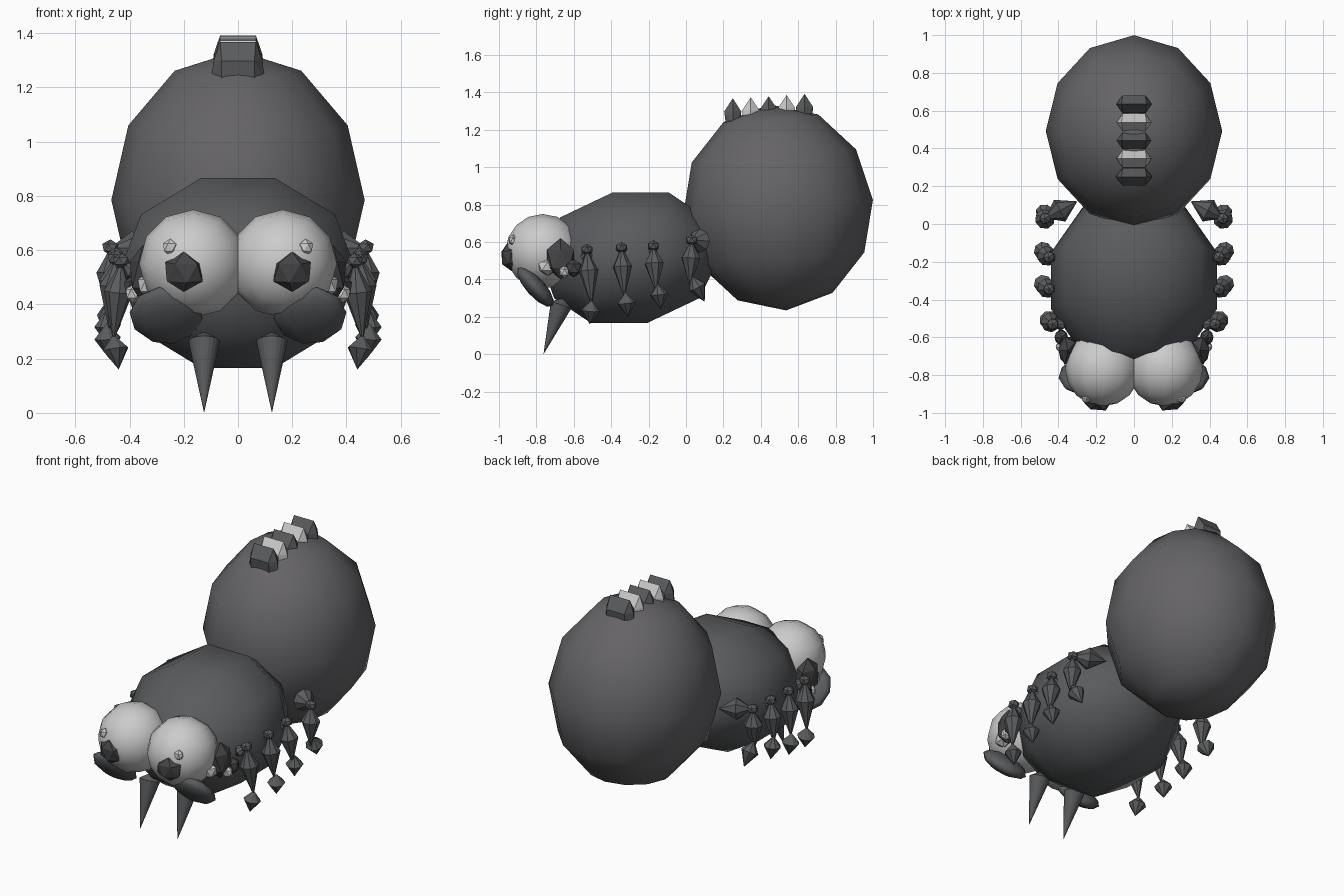
import bpy, bmesh, math
from mathutils import Vector, Matrix

if "Cube" in bpy.data.objects:
    bpy.data.objects.remove(bpy.data.objects["Cube"])


def material(name, c):
    m = bpy.data.materials.new(name)
    m.diffuse_color = (*c, 1)
    m.use_nodes = True
    m.node_tree.nodes["Principled BSDF"].inputs["Base Color"].default_value = m.diffuse_color
    return m


DARK = material("dark_grey", (0.10, 0.105, 0.11))
PLUM = material("plum_grey", (0.13, 0.125, 0.135))
PALE = material("pale_grey", (0.6, 0.6, 0.6))
BLACK = material("deep_grey", (0.06, 0.06, 0.065))


def finish(name, bm, mat, smooth=False, side=1):
    # mirror to the other side when side is -1
    if side < 0:
        bm.transform(Matrix.Scale(-1, 4, (1, 0, 0)))
    bmesh.ops.recalc_face_normals(bm, faces=bm.faces)
    me = bpy.data.meshes.new(name)
    for f in bm.faces:
        f.smooth = smooth
    bm.to_mesh(me)
    bm.free()
    me.materials.append(mat)
    ob = bpy.data.objects.new(name, me)
    bpy.context.collection.objects.link(ob)
    return ob


def place(bm, loc, scale, rot=(0, 0, 0)):
    m = Matrix.Translation(loc)
    for a, ax in zip(rot, "XYZ"):
        m = m @ Matrix.Rotation(math.radians(a), 4, ax)
    bm.transform(m @ Matrix.Diagonal((*scale, 1)))


def ball(name, loc, scale, mat, rot=(0, 0, 0), seg=12, rings=6, side=1):
    bm = bmesh.new()
    bmesh.ops.create_uvsphere(bm, u_segments=seg, v_segments=rings, radius=1)
    place(bm, loc, scale, rot)
    return finish(name, bm, mat, True, side)


def gem(name, loc, scale, mat, rot=(0, 0, 0), side=1):
    bm = bmesh.new()
    bmesh.ops.create_icosphere(bm, subdivisions=1, radius=1)
    place(bm, loc, scale, rot)
    return finish(name, bm, mat, False, side)


def spindle(name, a, b, r, mat, t=0.35, n=8, side=1):
    # double cone from a to b, widest at fraction t
    a, b = Vector(a), Vector(b)
    q = (b - a).to_track_quat('Z', 'Y')
    bm = bmesh.new()
    ring = [bm.verts.new(a.lerp(b, t) + q @ Vector((r * math.cos(k * math.tau / n), r * math.sin(k * math.tau / n), 0)))
            for k in range(n)]
    for tip in (bm.verts.new(a), bm.verts.new(b)):
        for k in range(n):
            bm.faces.new((ring[k], ring[(k + 1) % n], tip))
    return finish(name, bm, mat, False, side)


# abdomen
ball("abdomen", (0, 0.492, 0.785), (0.467, 0.509, 0.552), PLUM, rot=(4.5, 0, 0))

# front body: ten-sided, poles along y, leaning back toward the top
bm = bmesh.new()
bmesh.ops.create_uvsphere(bm, u_segments=10, v_segments=5, radius=1)
bm.transform(Matrix.Rotation(math.pi / 2, 4, 'X') @ Matrix.Rotation(math.radians(18 + 90), 4, 'Z'))
# place flat sides up, then scale
top = sorted(bm.verts, key=lambda v: -v.co.z)[:3]
if abs(top[0].co.x) < 0.05:
    bm.transform(Matrix.Rotation(math.radians(18), 4, 'Y'))
bm.transform(Matrix.Diagonal((0.463, 0.48, 0.387, 1)))
for v in bm.verts:
    v.co.y += 0.22 * v.co.z * (1 - abs(v.co.y) / 0.6)
bm.transform(Matrix.Translation((0, -0.30, 0.516)))
finish("front_body", bm, DARK, True)

# spines along the top of the abdomen
for i in range(5):
    y, zt = 0.25 + 0.096 * i, 1.368 + 0.006 * i
    bm = bmesh.new()
    for x, dy, z in ((0.1, 0, 1.22), (0.06, 0.035, 1.22), (0.09, 0, zt - 0.07), (0.06, 0.046, zt - 0.07), (0.066, 0, zt)):
        for sx in (-1, 1):
            for sy in ((-1, 1) if dy else (1,)):
                bm.verts.new((x * sx, y + dy * sy, z))
    bmesh.ops.convex_hull(bm, input=bm.verts)
    bmesh.ops.dissolve_limit(bm, angle_limit=0.02, verts=bm.verts, edges=bm.edges)
    finish("back_spine", bm, PALE if i % 2 else DARK)

# legs: thigh start, knee, shin end, foot start, foot end, thigh radius
LEGS = [
    ((0.34, -0.53, 0.48), (0.43, -0.53, 0.56), (0.46, -0.505, 0.26), (0.46, -0.505, 0.29), (0.44, -0.515, 0.16), 0.035),
    ((0.36, -0.34, 0.50), (0.45, -0.345, 0.57), (0.475, -0.33, 0.30), (0.485, -0.325, 0.33), (0.475, -0.31, 0.20), 0.035),
    ((0.36, -0.18, 0.50), (0.45, -0.175, 0.58), (0.48, -0.16, 0.33), (0.485, -0.15, 0.38), (0.475, -0.135, 0.24), 0.035),
    ((0.30, 0.12, 0.60), (0.47, 0.03, 0.61), (0.475, 0.02, 0.36), (0.48, 0.03, 0.42), (0.46, 0.10, 0.28), 0.065),
]

for s in (1, -1):
    for hip, knee, shin, f0, f1, r in LEGS:
        spindle("leg_thigh", hip, knee, r, DARK, 0.55, side=s)
        gem("leg_knee", knee, (0.034, 0.034, 0.03), DARK, side=s)
        spindle("leg_shin", knee, shin, 0.053, DARK, 0.38, side=s)
        spindle("leg_foot", f0, f1, 0.05, DARK, 0.42, side=s)

    # fangs
    spindle("fang", (0.125, -0.655, 0.30), (0.125, -0.762, 0.0), 0.058, DARK, 0.12, 20, side=s)

    # main eyes with pupils and glints
    ball("eye", (0.165, -0.765, 0.55), (0.2, 0.2, 0.2), PALE, rot=(90, 0, 0), seg=12, rings=8, side=s)
    gem("pupil", (0.2, -0.945, 0.52), (0.08, 0.045, 0.075), BLACK, rot=(8, 0, 15), side=s)
    gem("glint", (0.25, -0.925, 0.61), (0.03, 0.025, 0.032), PALE, side=s)

    # cheeks
    ball("cheek", (0.265, -0.805, 0.36), (0.135, 0.14, 0.05), DARK, rot=(-48, 0, 12), seg=10, rings=6, side=s)

    # small side eyes
    gem("side_eye", (0.325, -0.74, 0.47), (0.05, 0.06, 0.05), PALE, side=s)
    gem("side_pupil", (0.35, -0.67, 0.51), (0.055, 0.085, 0.11), BLACK, side=s)
    gem("side_glint", (0.385, -0.65, 0.44), (0.033, 0.03, 0.035), PALE, side=s)
    gem("side_bump", (0.385, -0.60, 0.46), (0.04, 0.045, 0.05), BLACK, side=s)
